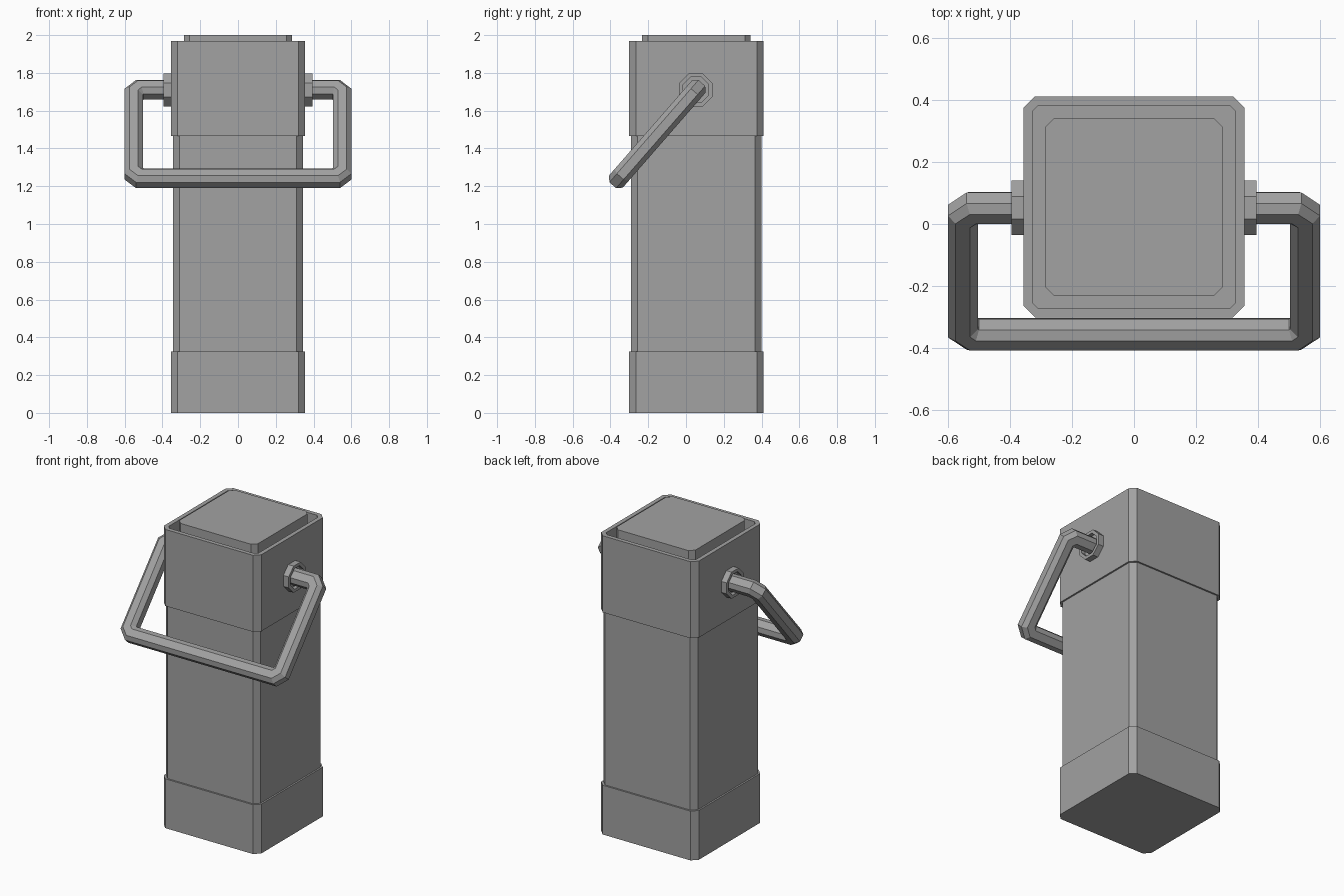
import bpy, bmesh, math
from mathutils import Vector, Matrix

cube = bpy.data.objects.get("Cube")
if cube:
    bpy.data.objects.remove(cube)

grey = bpy.data.materials.new("mid grey")
grey.use_nodes = True
COLOR = (0.36, 0.36, 0.36, 1)
grey.diffuse_color = COLOR
grey.node_tree.nodes["Principled BSDF"].inputs["Base Color"].default_value = COLOR

BODY_Y = 0.055


def finish(bm, name):
    bmesh.ops.recalc_face_normals(bm, faces=bm.faces)
    mesh = bpy.data.meshes.new(name)
    bm.to_mesh(mesh)
    bm.free()
    mesh.materials.append(grey)
    obj = bpy.data.objects.new(name, mesh)
    bpy.context.collection.objects.link(obj)
    return obj


def chamfered_square(half, cut):
    """Corner points of a square with cut corners."""
    k = half - cut
    quarter = [(half, -k), (half, k)]
    points = []
    for turn in range(4):
        rot = Matrix.Rotation(turn * math.pi / 2, 2)
        points += [rot @ Vector(p) for p in quarter]
    return points


def prism(half, cut, low, high):
    """Upright block with cut corners; returns the mesh and its top face."""
    bm = bmesh.new()
    base = bm.faces.new([bm.verts.new((p.x, p.y + BODY_Y, low))
                         for p in chamfered_square(half, cut)])
    res = bmesh.ops.extrude_face_region(bm, geom=[base], use_keep_orig=True)
    top = [f for f in res["geom"] if isinstance(f, bmesh.types.BMFace)][0]
    bmesh.ops.translate(bm, vec=(0, 0, high - low), verts=top.verts)
    bmesh.ops.recalc_face_normals(bm, faces=bm.faces)
    return bm, top


def recess(bm, face, rim, offset):
    """Inset a face and push the middle inwards, leaving a raised rim."""
    bmesh.ops.inset_region(bm, faces=[face], thickness=rim, use_even_offset=True)
    res = bmesh.ops.extrude_discrete_faces(bm, faces=[face])
    bmesh.ops.translate(bm, vec=offset, verts=res["faces"][0].verts)


# Casing: base sleeve, slimmer body, top sleeve with a sunken rim, and plug
finish(prism(0.356, 0.036, 0, 0.325)[0], "base_sleeve")
finish(prism(0.345, 0.034, 0.3, 1.5)[0], "body")
bm, top = prism(0.356, 0.036, 1.465, 1.97)
recess(bm, top, 0.028, (0, 0, -0.08))
finish(bm, "top_sleeve")
finish(prism(0.287, 0.03, 1.85, 2.0)[0], "top_plug")

# Pivot rings on both sides
PIVOT = Vector((0, 0.052, 1.71))
for side, name in ((1, "left_pivot"), (-1, "right_pivot")):
    bm = bmesh.new()
    ring = []
    for i in range(8):
        a = (i + 0.5) * math.pi / 4
        ring.append(bm.verts.new((side * 0.34, PIVOT.y + 0.095 * math.cos(a),
                                  PIVOT.z + 0.095 * math.sin(a))))
    base = bm.faces.new(ring)
    res = bmesh.ops.extrude_face_region(bm, geom=[base], use_keep_orig=True)
    cap = [f for f in res["geom"] if isinstance(f, bmesh.types.BMFace)][0]
    bmesh.ops.translate(bm, vec=(side * 0.055, 0, 0), verts=cap.verts)
    bmesh.ops.recalc_face_normals(bm, faces=bm.faces)
    recess(bm, cap, 0.02, (-side * 0.025, 0, 0))
    finish(bm, name)

# Carrying handle: an eight-sided bar swept along a tilted U with cut corners
DROP = Vector((0, -0.408, -0.468))
down = DROP.normalized()
normal = Vector((1, 0, 0)).cross(down)
reach, length, cut = 0.552, DROP.length, 0.032
half_path = [(0.34, 0), (reach - cut, 0), (reach, cut),
             (reach, length - cut), (reach - cut, length)]
path = [Vector(p) for p in half_path]
path += [Vector((-p.x, p.y)) for p in reversed(path)]

bm = bmesh.new()
rings = []
for i, p in enumerate(path):
    before = (p - path[i - 1]).normalized() if i else None
    after = (path[i + 1] - p).normalized() if i < len(path) - 1 else None
    before, after = before or after, after or before
    tangent = (before + after).normalized()
    across = Vector((-tangent.y, tangent.x)) / tangent.dot(before)
    ring = []
    for s in chamfered_square(0.0485, 0.025):
        q = p + across * s.x
        ring.append(bm.verts.new(PIVOT + Vector((q.x, 0, 0)) + down * q.y + normal * s.y))
    rings.append(ring)
for a, b in zip(rings, rings[1:]):
    for j in range(8):
        k = (j + 1) % 8
        bm.faces.new((a[j], a[k], b[k], b[j]))
bm.faces.new(rings[0])
bm.faces.new(rings[-1])
finish(bm, "carrying_handle")
